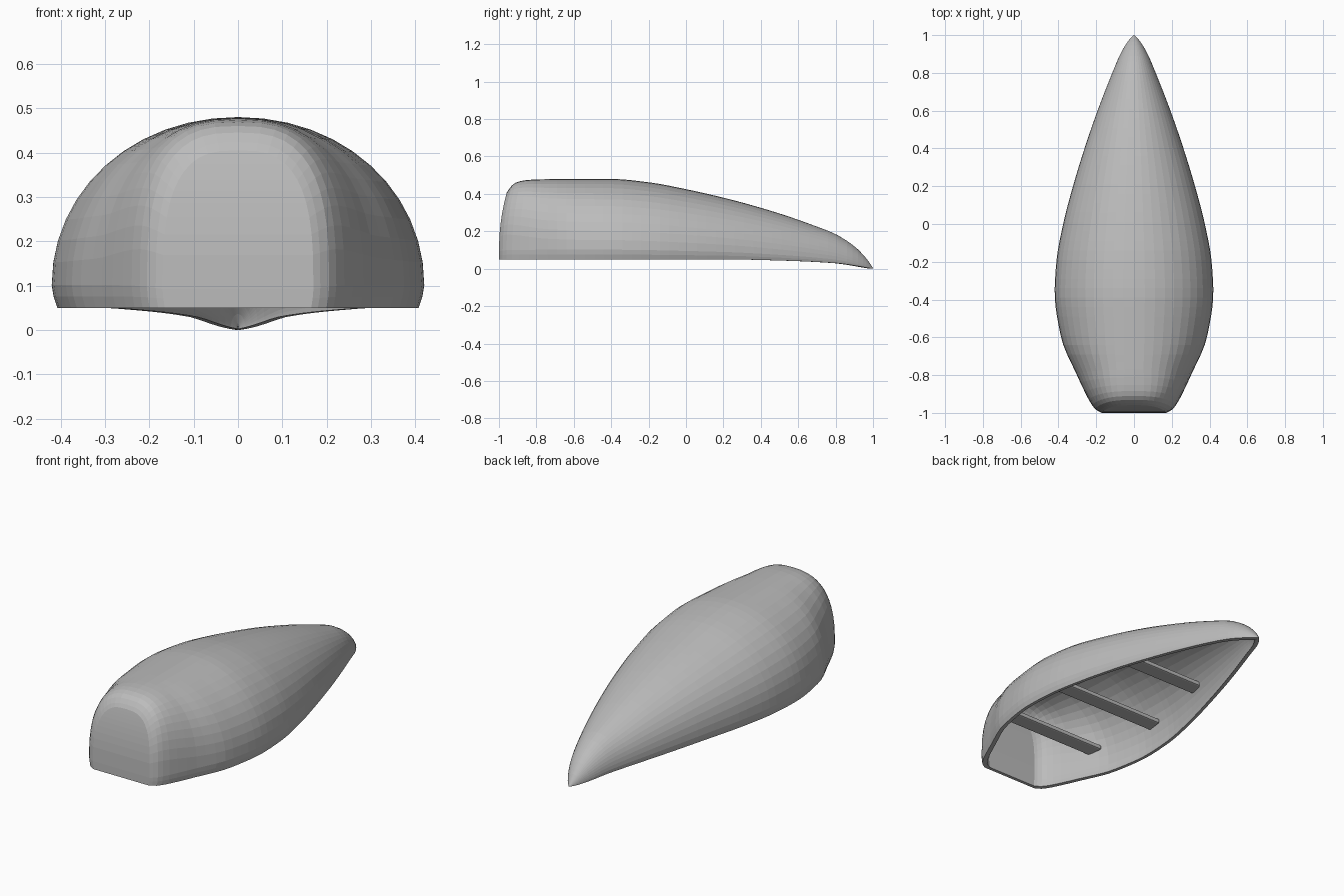
import bpy, bmesh, math

if "Cube" in bpy.data.objects:
    bpy.data.objects.remove(bpy.data.objects["Cube"])

grey = bpy.data.materials.new("plain_grey")
grey.diffuse_color = (0.5, 0.5, 0.5, 1)
grey.use_nodes = True
grey.node_tree.nodes["Principled BSDF"].inputs["Base Color"].default_value = grey.diffuse_color

# Station curves along the boat: (y, value)
BEAM = [(-1, .17), (-.985, .2), (-.95, .228), (-.9, .255), (-.8, .302), (-.6, .386), (-.36, .42),
        (-.2, .411), (0, .375), (.2, .323), (.4, .262), (.6, .193), (.8, .115), (.9, .072),
        (.97, .03), (1, .003)]
KEEL = [(-1, .405), (-.985, .44), (-.95, .464), (-.9, .473), (-.8, .478), (-.4, .48), (-.2, .462),
        (0, .425), (.25, .367), (.5, .295), (.7, .225), (.8, .185), (.9, .12), (.96, .06), (1, .004)]
RIM = [(-1, .05), (.2, .05), (.5, .044), (.8, .03), (1, 0)]
POWER = [(-1, 2.9), (-.9, 2.6), (-.75, 2.2), (-.5, 2.05), (1, 2)]


def curve(keys, y):
    """Smooth monotone interpolation through the keys."""
    n = len(keys)
    d = [(keys[i + 1][1] - keys[i][1]) / (keys[i + 1][0] - keys[i][0]) for i in range(n - 1)]
    m = [d[0]] + [0 if a * b <= 0 else 2 * a * b / (a + b) for a, b in zip(d, d[1:])] + [d[-1]]
    y = min(max(y, keys[0][0]), keys[-1][0])
    i = next(k for k in range(n - 1) if y <= keys[k + 1][0])
    h = keys[i + 1][0] - keys[i][0]
    t = (y - keys[i][0]) / h
    return ((1 + 2 * t) * (1 - t) ** 2 * keys[i][1] + t * (1 - t) ** 2 * h * m[i]
            + t * t * (3 - 2 * t) * keys[i + 1][1] - t * t * (1 - t) * h * m[i + 1])


def section(y, inset):
    """Upturned hull section from one rim to the other."""
    zr = curve(RIM, y)
    b = max(curve(BEAM, y) - inset, .0015)
    top = max(curve(KEEL, y) - inset, zr + .002)
    zc = zr + .12 * (top - zr)
    p = curve(POWER, y)
    half = [(b * .97, zr), (b * .99, (zr + zc) / 2)]
    pts = list(half)
    for k in range(25):
        a = math.pi * k / 24
        c, s = math.cos(a), max(math.sin(a), 0)
        pts.append((math.copysign(b * abs(c) ** (2 / p), c), zc + (top - zc) * s ** (2 / p)))
    pts += [(-x, z) for x, z in reversed(half)]
    lean = .045 * max(0, min(1, (-.7 - y) / .3))
    yy = y * (1 - inset)
    return [(x, yy + lean * (max(z - .1, 0) / .32) ** 2, z) for x, z in pts]


def make(name, bm):
    bmesh.ops.recalc_face_normals(bm, faces=bm.faces)
    me = bpy.data.meshes.new(name)
    bm.to_mesh(me)
    bm.free()
    me.materials.append(grey)
    ob = bpy.data.objects.new(name, me)
    bpy.context.collection.objects.link(ob)
    return ob


# Hull: outer and inner skins with flat transoms, joined along the rim
ys = [-1, -.993, -.98, -.96, -.93] + [-.89 + .05 * i for i in range(36)] + [.89, .92, .945, .965, .98, .99, 1]
bm = bmesh.new()
skins = []
for inset in (0, .018):
    rows = [[bm.verts.new(co) for co in section(y, inset)] for y in ys]
    n = len(rows[0])
    for r, q in zip(rows, rows[1:]):
        for i in range(n - 1):
            bm.faces.new((r[i], r[i + 1], q[i + 1], q[i]))
    for end in (rows[0], rows[-1]):
        for i in range(n // 2 - 1):
            bm.faces.new((end[i], end[i + 1], end[n - 2 - i], end[n - 1 - i]))
        m = n // 2
        bm.faces.new((end[m - 1], end[m], end[m + 1]))
    skins.append([r[0] for r in rows] + [r[-1] for r in reversed(rows)])
o, inn = skins
for i in range(len(o)):
    j = (i + 1) % len(o)
    bm.faces.new((o[i], o[j], inn[j], inn[i]))
make("hull", bm)

# Three cross seats, ends running into the hull sides
for k, (y, half) in enumerate([(-.69, .325), (-.29, .39), (.14, .315)]):
    bm = bmesh.new()
    bmesh.ops.create_cube(bm, size=1)
    for v in bm.verts:
        trim = .012 if v.co.y > 0 and y > -.3 or v.co.y < 0 and y < -.5 else 0
        v.co = (v.co.x * 2 * (half - trim), y + v.co.y * .09, .195 + v.co.z * .025)
    ob = make(f"seat_{k + 1}", bm)
    bev = ob.modifiers.new("soft_edges", "BEVEL")
    bev.width = .008
    bev.segments = 2
